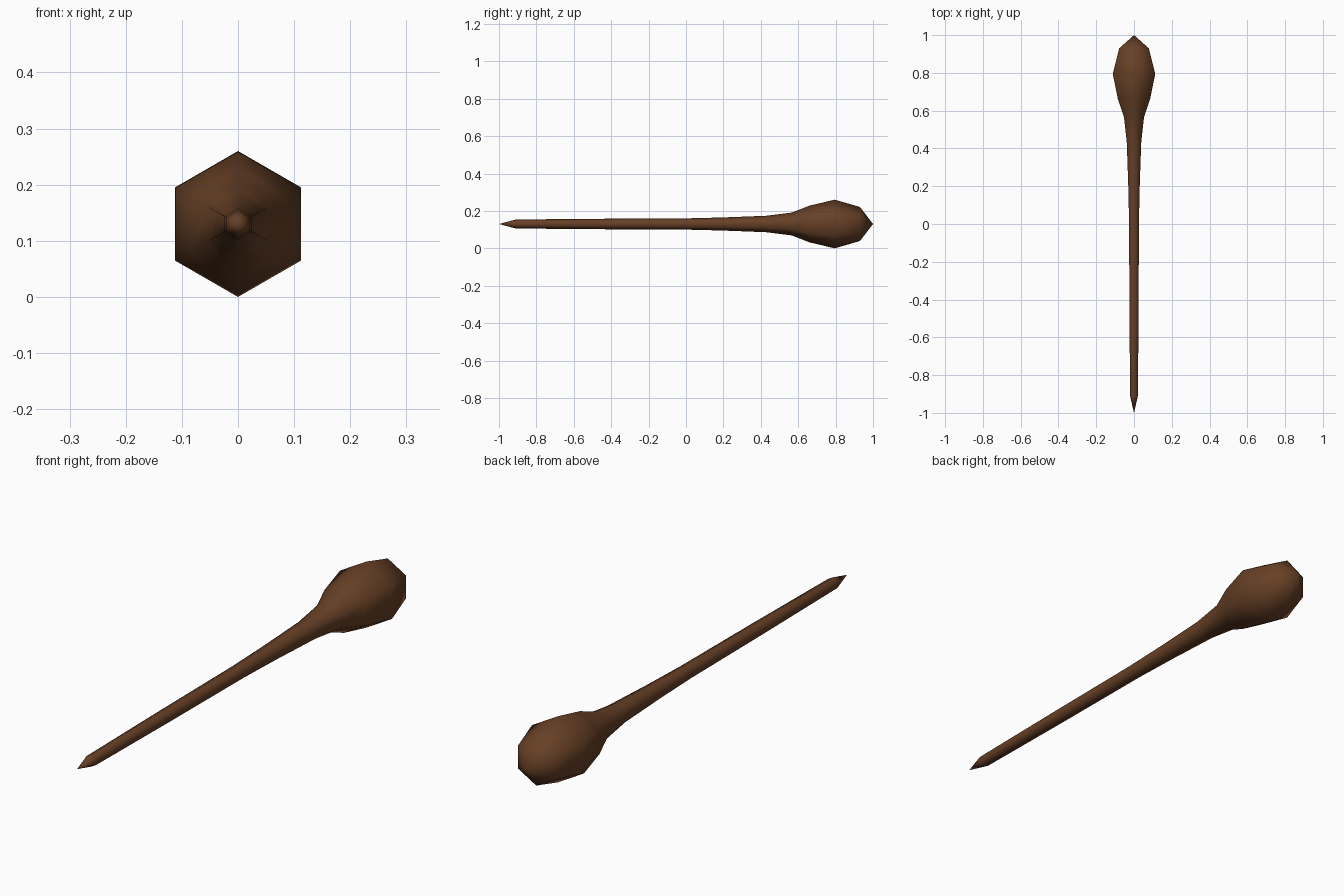
import bpy, bmesh, math

if "Cube" in bpy.data.objects:
    bpy.data.objects.remove(bpy.data.objects["Cube"])

SIDES = 6
AXIS_Z = 0.13

# (y, radius) profile from the pointed handle end to the head
profile = [(-0.91, 0.024), (-0.45, 0.028), (0.0, 0.030), (0.2, 0.035),
           (0.43, 0.044), (0.565, 0.061), (0.66, 0.098), (0.795, 0.130),
           (0.93, 0.091)]

wood = bpy.data.materials.new("dark brown wood")
wood.diffuse_color = (0.135, 0.051, 0.019, 1)
wood.use_nodes = True
wood.node_tree.nodes["Principled BSDF"].inputs["Base Color"].default_value = wood.diffuse_color

# hexagonal rings swept along the club
bm = bmesh.new()
rings = []
for y, r in profile:
    ring = []
    for i in range(SIDES):
        a = math.pi / 2 + 2 * math.pi * i / SIDES
        ring.append(bm.verts.new((r * math.cos(a), y, AXIS_Z + r * math.sin(a))))
    rings.append(ring)

for a, b in zip(rings, rings[1:]):
    for i in range(SIDES):
        j = (i + 1) % SIDES
        bm.faces.new((a[i], a[j], b[j], b[i]))

# pointed tips at both ends
for ring, y in ((rings[0], -1.0), (rings[-1], 1.0)):
    tip = bm.verts.new((0, y, AXIS_Z))
    for i in range(SIDES):
        bm.faces.new((ring[i], ring[(i + 1) % SIDES], tip))

bmesh.ops.recalc_face_normals(bm, faces=bm.faces)
for f in bm.faces:
    f.smooth = True

mesh = bpy.data.meshes.new("club")
bm.to_mesh(mesh)
bm.free()
mesh.materials.append(wood)
club = bpy.data.objects.new("club", mesh)
bpy.context.collection.objects.link(club)
